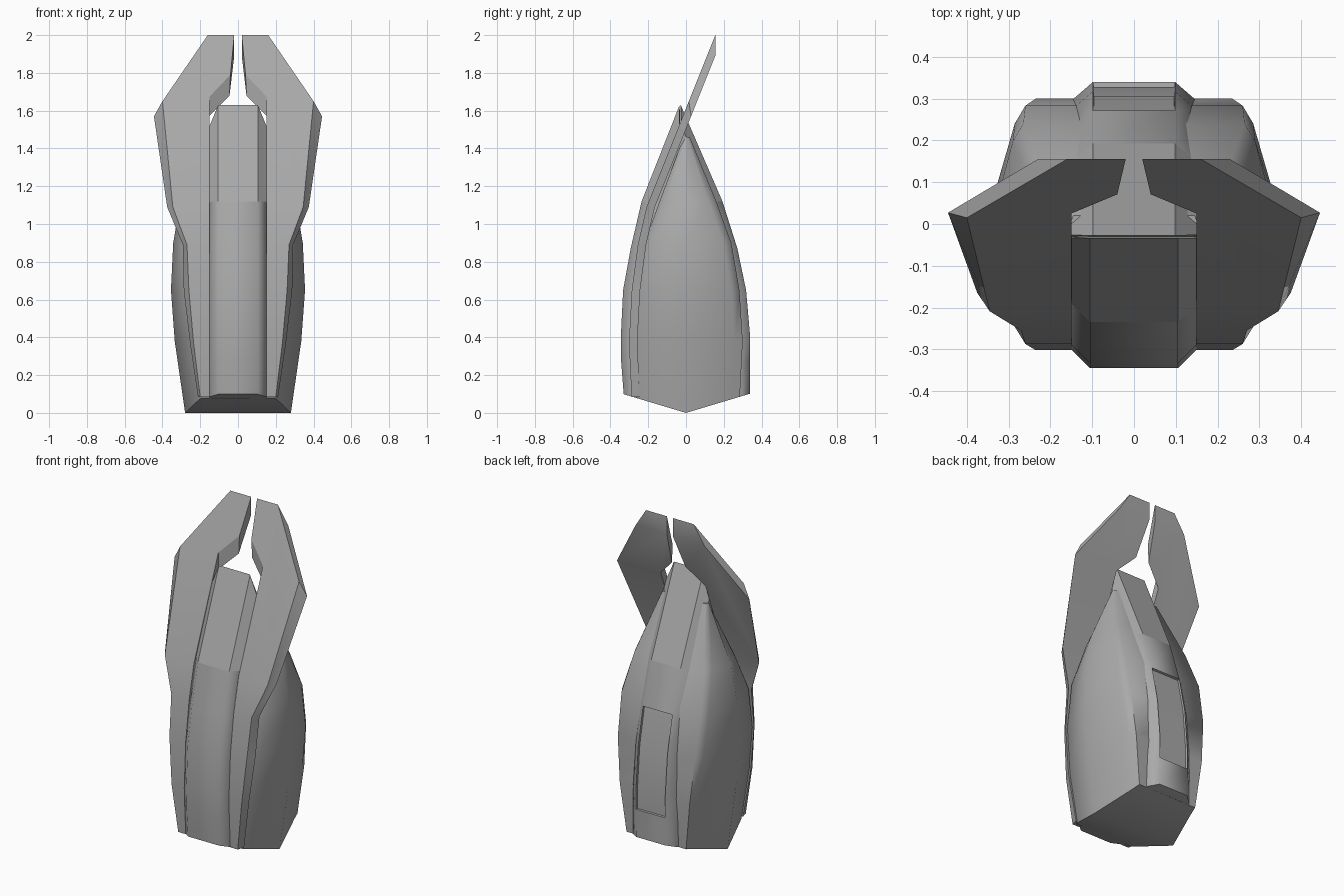
import bpy, bmesh, math

if "Cube" in bpy.data.objects:
    bpy.data.objects.remove(bpy.data.objects["Cube"])

grey = bpy.data.materials.new("hull_grey")
grey.diffuse_color = (0.40, 0.40, 0.40, 1)
grey.use_nodes = True
grey.node_tree.nodes["Principled BSDF"].inputs["Base Color"].default_value = grey.diffuse_color


def finish(bm, name, angle):
    bmesh.ops.recalc_face_normals(bm, faces=bm.faces)
    me = bpy.data.meshes.new(name)
    bm.to_mesh(me)
    bm.free()
    ob = bpy.data.objects.new(name, me)
    bpy.context.collection.objects.link(ob)
    me.materials.append(grey)
    bpy.ops.object.select_all(action='DESELECT')
    ob.select_set(True)
    bpy.context.view_layer.objects.active = ob
    bpy.ops.object.shade_smooth_by_angle(angle=math.radians(angle))
    return ob


def loft(rows):
    """Skin right-half sections (front to back), mirrored across x, with a keeled bottom."""
    bm = bmesh.new()
    rings = []
    for half in rows:
        full = half + [(-x, y, z) for x, y, z in reversed(half)]
        rings.append([bm.verts.new(p) for p in full])
    n = len(rings[0])
    for a, b in zip(rings, rings[1:]):
        for i in range(n):
            j = (i + 1) % n
            bm.faces.new((a[i], a[j], b[j], b[i]))
    m = n // 4                      # index of the side point at y = 0
    for r in (rings[0], rings[-1]):
        bm.faces.new(r[:m + 1] + r[n - 1 - m:])
        bm.faces.new(r[m:n - m])
    return bm


def keel(y):
    return 0.3 * abs(y)


# Main hull: z, corner x, shoulder x, half depth, widest x
hull_levels = [
    (0.00, .200, .210, .285, .280), (0.38, .235, .252, .300, .335),
    (0.65, .260, .285, .283, .355), (0.90, .265, .290, .240, .343),
    (1.12, .235, .255, .160, .305), (1.46, .145, .150, .020, .155)]
rows = []
for z, c, d, dep, w in hull_levels:
    sh = max(dep - .042, .008)
    pts = [(c - .01, -max(dep - .02, .012)), (d - .005, -sh + .004), (w, 0), (d, sh), (c, dep)]
    rows.append([(x, y, z if z else keel(y)) for x, y in pts])
finish(loft(rows), "hull", 62)

# Central spine wrapping front and back: z, front y, back y
spine_levels = [
    (0.00, -.330, .338), (0.27, -.343, .340), (0.40, -.345, .340), (0.65, -.333, .318),
    (0.87, -.293, .272), (1.12, -.235, .193)]
rows = []
for z, f, b in spine_levels:
    pts = [(.105, f), (.15, f + .045), (.15, 0), (.15, b - .045), (.098, b)]
    rows.append([(x, y, z if z else keel(y) + (.006 if y == 0 else 0)) for x, y in pts])
rows.append([(.105, -.034, 1.63), (.15, -.034, 1.52), (.15, -.030, 1.52),
             (.15, -.026, 1.52), (.098, -.028, 1.63)])
bm = loft(rows)
# Recessed hatch on the back of the spine
bmesh.ops.recalc_face_normals(bm, faces=bm.faces)
hatch = [f for f in bm.faces
         if all(abs(v.co.x) < .1 and .26 < v.co.z < .88 and v.co.y > .2 for v in f.verts)]
bmesh.ops.inset_region(bm, faces=hatch, thickness=.002, depth=-.012)
spine = finish(bm, "spine", 50)
# Upper spine stays faceted
for p in spine.data.polygons:
    if p.center.z > 1.13:
        p.use_smooth = False

# Claw plates: lower levels are z, front outer x, back outer x, front y
claw_levels = [
    (0.085, .200, .212, -.288), (0.37, .235, .254, -.302), (0.65, .260, .287, -.287),
    (0.89, .270, .292, -.255), (1.09, .345, .375, -.209)]
# Flat upper blades: x, z from the outer side round to the inner side
blade_front = [(.40, 1.65), (.16, 2.0), (.02, 2.0), (.04, 1.79), (.15, 1.675)]
blade_back = [(.445, 1.57), (.23, 1.89), (.02, 1.89), (.045, 1.68), (.15, 1.575)]

bm = bmesh.new()
sides = []
for blade, top, off, k in ((blade_front, 2.0, 0, 1), (blade_back, 1.89, .044, 2)):
    inner = [bm.verts.new((.15, l[3] + off, l[0])) for l in claw_levels]
    outer = [bm.verts.new((l[k], l[3] + off, l[0])) for l in claw_levels]
    tip = [bm.verts.new((x, .155 + .4 * (z - top), z)) for x, z in blade]
    for i in range(len(inner) - 1):
        bm.faces.new((inner[i], outer[i], outer[i + 1], inner[i + 1]))
    bm.faces.new([inner[-1], outer[-1]] + tip)
    sides.append(outer + tip + inner[::-1])
for i in range(len(sides[0])):
    j = (i + 1) % len(sides[0])
    bm.faces.new((sides[0][i], sides[0][j], sides[1][j], sides[1][i]))
claw = finish(bm, "claw_plates", 28)
mirror = claw.modifiers.new("mirror", 'MIRROR')
mirror.use_axis[0] = True
mirror.use_mirror_merge = False
